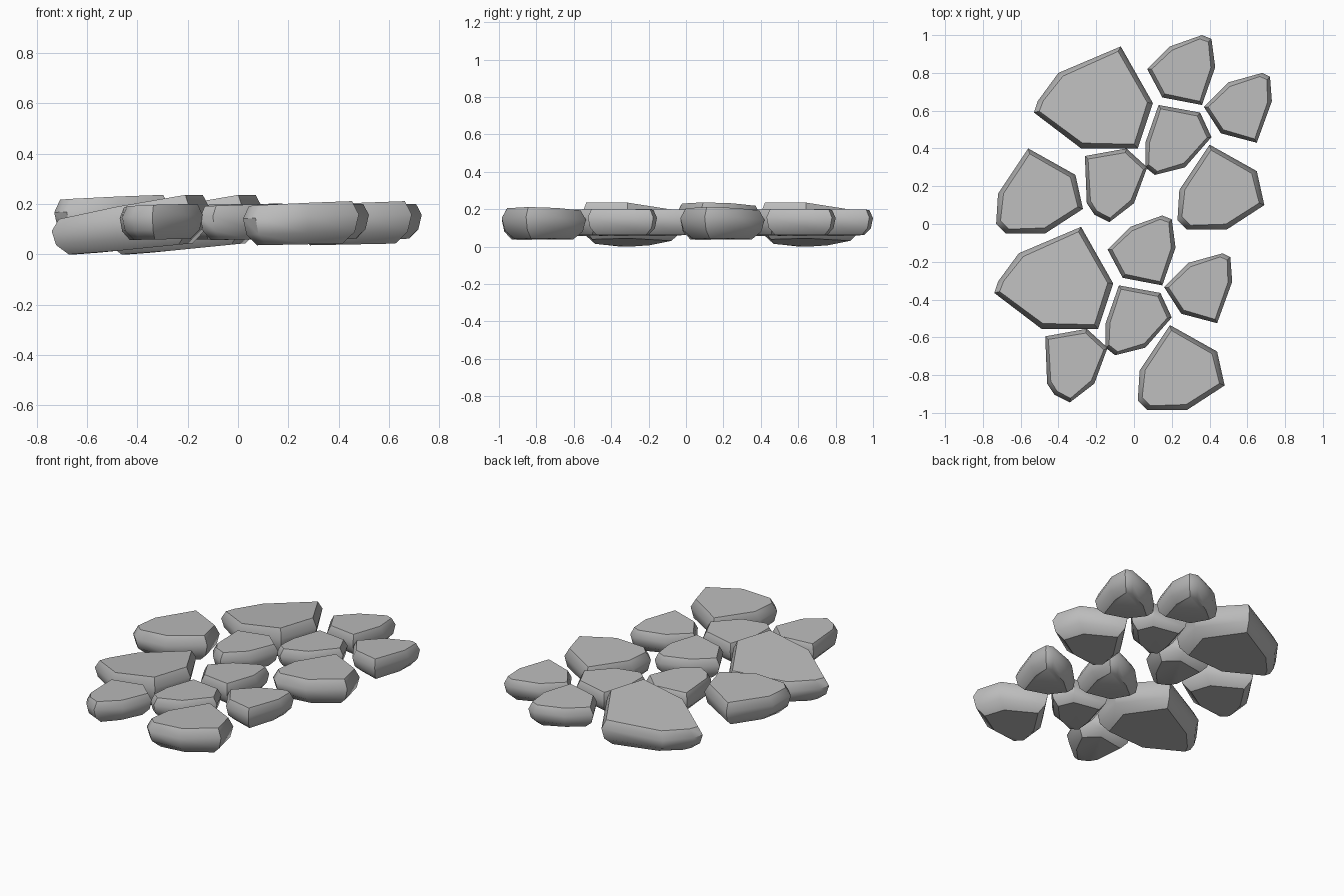
import bpy
import bmesh
from mathutils import Vector

cube = bpy.data.objects.get("Cube")
if cube:
    bpy.data.objects.remove(cube, do_unlink=True)

# One plain stone grey
stone_grey = bpy.data.materials.new("stone_grey")
stone_grey.use_nodes = True
colour = (0.5, 0.5, 0.5, 1)
stone_grey.diffuse_color = colour
shader = stone_grey.node_tree.nodes["Principled BSDF"]
shader.inputs["Base Color"].default_value = colour
shader.inputs["Roughness"].default_value = 0.9

# Widest outline of each stone, seen from above
LARGE = [(-.07, .94), (.10, .64), (.02, .40), (-.28, .40), (-.53, .59), (-.51, .65), (-.40, .80)]
MEDIUM = [(.40, .42), (.65, .28), (.69, .10), (.49, -.03), (.28, -.03), (.23, .02), (.24, .18)]
BACK = [(.36, 1), (.41, .98), (.43, .83), (.36, .63), (.15, .67), (.07, .82), (.19, .94)]
OUTER = [(.68, .80), (.72, .78), (.73, .65), (.65, .43), (.46, .48), (.37, .62), (.50, .75)]
MIDDLE = [(.13, .63), (.35, .59), (.41, .46), (.27, .30), (.11, .26), (.06, .30), (.06, .43)]
FRONT = [(-.26, .36), (-.04, .40), (.07, .30), (0, .11), (-.13, .01), (-.21, .05), (-.25, .11)]

# Top and bottom planes: (height at centre, slope in x, slope in y)
SMALL_TOP, SMALL_BOTTOM = (.195, .04, -.02), (.06, .02, 0)
MEDIUM_TOP, MEDIUM_BOTTOM = (.2, .05, -.02), (.04, .02, 0)
LARGE_TOP, LARGE_BOTTOM = (.185, .17, -.06), (.02, .1, 0)

# Cross-section from the underside up: (share of thickness, inset share)
PROFILE = [(0, 1), (.27, .25), (.68, 0), (1, .42)]


def plane_height(plane, offset):
    height, slope_x, slope_y = plane
    return height + slope_x * offset.x + slope_y * offset.y


def build_stone(name, outline, top, bottom, inset, shift):
    """Loft inset rings between two tilted planes and cap both ends."""
    points = [Vector(p) for p in outline]
    low = Vector((min(p.x for p in points), min(p.y for p in points)))
    high = Vector((max(p.x for p in points), max(p.y for p in points)))
    centre = (low + high) / 2
    bm = bmesh.new()
    rings = []
    for share, pull in PROFILE:
        ring = []
        for p in points:
            offset = p - centre
            offset -= offset.normalized() * inset * pull
            z_low = max(0, plane_height(bottom, offset))
            z = z_low + (plane_height(top, offset) - z_low) * share
            flat = centre + offset
            ring.append(bm.verts.new(Vector((flat.x, flat.y, z)) + Vector(shift)))
        rings.append(ring)
    count = len(points)
    for lower, upper in zip(rings, rings[1:]):
        for i in range(count):
            j = (i + 1) % count
            bm.faces.new((lower[i], lower[j], upper[j], upper[i]))
    bm.faces.new(rings[0])
    bm.faces.new(rings[-1])
    bmesh.ops.recalc_face_normals(bm, faces=bm.faces)
    mesh = bpy.data.meshes.new(name)
    bm.to_mesh(mesh)
    bm.free()
    mesh.materials.append(stone_grey)
    stone = bpy.data.objects.new(name, mesh)
    bpy.context.collection.objects.link(stone)
    # Soft sides with crisp rims
    bpy.ops.object.select_all(action="DESELECT")
    stone.select_set(True)
    bpy.context.view_layer.objects.active = stone
    bpy.ops.object.shade_smooth_by_angle(angle=.75)


# The same cluster is laid twice
small_stones = {"back": BACK, "outer": OUTER, "middle": MIDDLE, "front": FRONT}
clusters = {"rear": (0, 0, 0), "near": (-.21, -.955, 0)}
for cluster, shift in clusters.items():
    build_stone(cluster + "_large_stone", LARGE, LARGE_TOP, LARGE_BOTTOM, .07, shift)
    build_stone(cluster + "_medium_stone", MEDIUM, MEDIUM_TOP, MEDIUM_BOTTOM, .07, shift)
    for place, outline in small_stones.items():
        build_stone(cluster + "_" + place + "_small_stone", outline,
                    SMALL_TOP, SMALL_BOTTOM, .055, shift)

# A single extra medium stone fills the side, set slightly higher
build_stone("side_medium_stone", MEDIUM, MEDIUM_TOP, MEDIUM_BOTTOM, .07, (-.96, -.02, .025))
